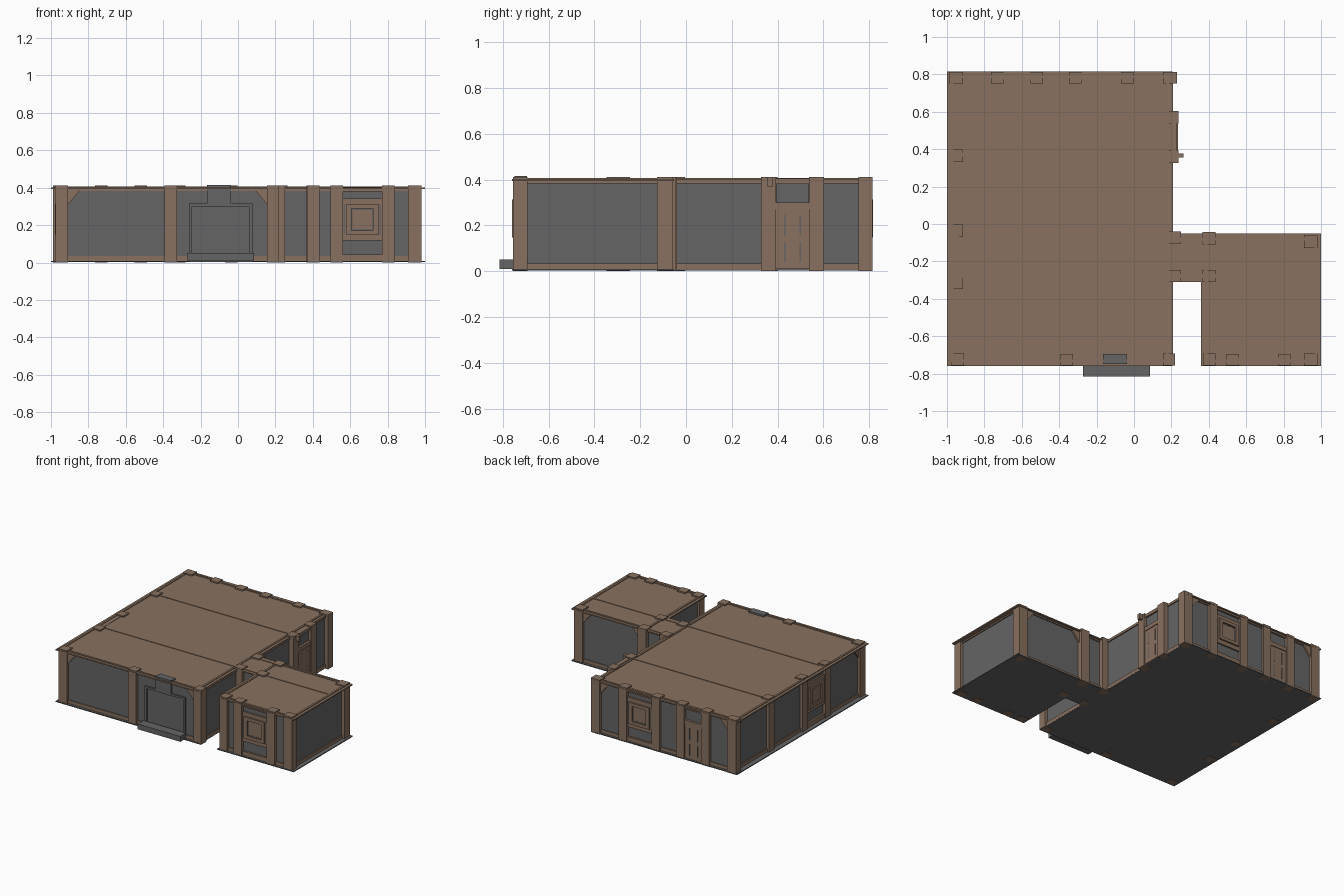
import bpy

if "Cube" in bpy.data.objects:
    bpy.data.objects.remove(bpy.data.objects["Cube"])

def material(name, rgb):
    m = bpy.data.materials.new(name)
    m.diffuse_color = (*rgb, 1)
    m.use_nodes = True
    m.node_tree.nodes["Principled BSDF"].inputs["Base Color"].default_value = m.diffuse_color
    return m

BROWN = material("brown timber", (0.25, 0.165, 0.115))
GREY = material("grey panel", (0.13, 0.13, 0.13))

def mesh(name, verts, faces, mat):
    me = bpy.data.meshes.new(name)
    me.from_pydata(verts, [], faces)
    me.materials.append(mat)
    ob = bpy.data.objects.new(name, me)
    bpy.context.collection.objects.link(ob)
    return ob

def box(name, x0, x1, y0, y1, z0, z1, mat):
    x0, x1 = sorted((x0, x1))
    y0, y1 = sorted((y0, y1))
    v = [(x, y, z) for z in (z0, z1) for x, y in ((x0, y0), (x1, y0), (x1, y1), (x0, y1))]
    f = [(3, 2, 1, 0), (4, 5, 6, 7)] + [(i, (i + 1) % 4, 4 + (i + 1) % 4, 4 + i) for i in range(4)]
    return mesh(name, v, f, mat)

# A wall is (direction, plane); u runs along it and d points outwards
def world(wall, u, d):
    side, p = wall
    return {"front": (u, p - d), "back": (u, p + d), "left": (p - d, u), "right": (p + d, u)}[side]

def wbox(name, wall, u0, u1, d0, d1, z0, z1, mat=BROWN):
    (xa, ya), (xb, yb) = world(wall, u0, d0), world(wall, u1, d1)
    return box(name, xa, xb, ya, yb, z0, z1, mat)

def post(name, wall, u, w=0.067):
    wbox(name, wall, u - w / 2, u + w / 2, -0.04, 0.021, 0, 0.412)

def brace(wall, u, s):
    # triangular corner brace under the roof
    pts = [(u, 0.395), (u + s * 0.07, 0.395), (u, 0.31)]
    v = [(*world(wall, a, d), z) for d in (-0.005, 0.012) for a, z in pts]
    ob = mesh("corner_brace", v, [(0, 1, 2), (5, 4, 3), (0, 3, 4, 1), (1, 4, 5, 2), (2, 5, 3, 0)], BROWN)
    import bmesh
    bm = bmesh.new()
    bm.from_mesh(ob.data)
    bmesh.ops.recalc_face_normals(bm, faces=bm.faces)
    bm.to_mesh(ob.data)
    bm.free()

def frame_bay(wall, c, h):
    # posts and rails shared by windows and doors
    for s in (-1, 1):
        post("bay_post", wall, c + s * (h + 0.033))
    wbox("bay_head", wall, c - h, c + h, -0.02, 0.014, 0.38, 0.404)

def window(wall, c, h=0.105):
    frame_bay(wall, c, h)
    wbox("window_sill", wall, c - h, c + h, 0, 0.014, 0.01, 0.043)
    wbox("window_panel", wall, c - h, c + h, 0, 0.012, 0.117, 0.343)
    for s in (-1, 1):
        wbox("shutter_side", wall, c + s * 0.058, c + s * 0.086, 0.01, 0.024, 0.148, 0.312)
        zc = 0.23 + s * 0.07
        wbox("shutter_rail", wall, c - 0.058, c + 0.058, 0.01, 0.024, zc - 0.012, zc + 0.012)
        wbox("side_slit", wall, c + s * 0.092, c + s * 0.1, 0.01, 0.0135, 0.15, 0.31, GREY)
        wbox("inner_slit", wall, c + s * 0.052, c + s * 0.058, 0.01, 0.0135, 0.17, 0.29, GREY)
        zs = 0.23 + s * 0.055
        wbox("inner_slit", wall, c - 0.05, c + 0.05, 0.01, 0.0135, zs - 0.003, zs + 0.003, GREY)

def door(wall, c, h=0.072):
    frame_bay(wall, c, h)
    wbox("door_leaf", wall, c - h, c + h, 0, 0.012, 0.01, 0.27)
    wbox("door_rail", wall, c - h, c + h, 0, 0.018, 0.27, 0.3)
    for s in (-1, 1):
        for z0, z1 in ((0.04, 0.125), (0.155, 0.245)):
            u = c + s * 0.034
            wbox("door_slit", wall, u - 0.004, u + 0.004, 0.01, 0.014, z0, z1, GREY)

# Wall cores
box("main_walls", -0.955, 0.2, -0.735, 0.792, 0.005, 0.396, GREY)
box("annex_walls", 0.39, 0.96, -0.735, -0.078, 0.005, 0.396, GREY)
box("link_walls", 0.19, 0.4, -0.285, -0.075, 0.005, 0.396, GREY)

# Floor plates, roof plates and raised roof rims
for n, x0, x1, y0, y1 in (("main", -1, 0.207, -0.76, 0.815), ("annex", 0.357, 1, -0.76, -0.052),
                          ("link", 0.207, 0.357, -0.31, -0.052)):
    box(n + "_floor", x0, x1, y0, y1, 0.002, 0.009, GREY)
    box(n + "_roof", x0, x1, y0, y1, 0.393, 0.402, BROWN)
    if n == "link":
        continue
    a, b = 0.02, 0.035
    box(n + "_rim", x0 + a, x1 - a, y0 + a, y0 + b, 0.4, 0.407, BROWN)
    box(n + "_rim", x0 + a, x1 - a, y1 - b, y1 - a, 0.4, 0.407, BROWN)
    box(n + "_rim", x0 + a, x0 + b, y0 + b, y1 - b, 0.4, 0.407, BROWN)
    box(n + "_rim", x1 - b, x1 - a, y0 + b, y1 - b, 0.4, 0.407, BROWN)
for x0, x1, y in ((-0.965, 0.187, 0.372), (-0.965, 0.187, -0.278), (0.39, 0.965, -0.278), (0.19, 0.38, -0.278),
                  (0.19, 0.38, -0.083)):
    box("roof_batten", x0, x1, y - 0.01, y + 0.01, 0.4, 0.406, BROWN)

FRONT, BACK, LEFT, RIGHT = ("front", -0.735), ("back", 0.792), ("left", -0.955), ("right", 0.2)
A_FRONT, A_BACK, A_RIGHT, A_LEFT = ("front", -0.735), ("back", -0.078), ("right", 0.96), ("left", 0.39)
L_FRONT, L_BACK = ("front", -0.285), ("back", -0.075)

# Skirting and head beams along every wall
for wall, u0, u1 in ((FRONT, -0.955, 0.2), (BACK, -0.955, 0.2), (LEFT, -0.735, 0.79), (RIGHT, -0.735, -0.31),
                     (RIGHT, -0.07, 0.395), (RIGHT, 0.535, 0.79), (A_FRONT, 0.39, 0.96), (A_BACK, 0.39, 0.96),
                     (A_RIGHT, -0.735, -0.08), (A_LEFT, -0.735, -0.29), (L_FRONT, 0.2, 0.39), (L_BACK, 0.2, 0.39)):
    wbox("skirting_beam", wall, u0, u1, -0.005, 0.008, 0.008, 0.034)
    wbox("head_beam", wall, u0, u1, -0.005, 0.008, 0.383, 0.395)

# Corner posts
for x0, x1, y0, y1 in ((-0.977, -0.908, -0.756, -0.692), (0.155, 0.219, -0.756, -0.692),
                       (-0.99, -0.915, 0.752, 0.814), (0.155, 0.23, 0.752, 0.814),
                       (0.372, 0.437, -0.756, -0.692), (0.91, 0.982, -0.756, -0.692),
                       (0.91, 0.982, -0.127, -0.058), (0.367, 0.437, -0.31, -0.245),
                       (0.367, 0.437, -0.11, -0.043), (0.182, 0.25, -0.31, -0.245), (0.182, 0.25, -0.105, -0.04)):
    box("corner_post", x0, x1, y0, y1, 0, 0.412, BROWN)

# Intermediate posts
post("front_post", FRONT, -0.36)
post("left_post", LEFT, 0.365)

# Windows and doors
window(BACK, -0.175)
window(LEFT, -0.175)
window(A_FRONT, 0.665)
door(BACK, -0.625)
door(("right", 0.217), 0.465)
box("door_backing", 0.19, 0.218, 0.395, 0.535, 0.01, 0.395, GREY)
box("door_bracket", 0.23, 0.265, 0.355, 0.377, 0.37, 0.411, BROWN)

# Corner braces
for wall, u, s in ((FRONT, -0.908, 1), (FRONT, 0.155, -1), (BACK, -0.915, 1), (BACK, 0.155, -1),
                   (A_BACK, 0.437, 1), (A_BACK, 0.91, -1), (LEFT, 0.752, -1), (LEFT, -0.692, 1)):
    brace(wall, u, s)

# Main entrance: grey surround, header block and step
for u0, u1 in ((-0.262, -0.245), (0.06, 0.077)):
    wbox("entrance_jamb", FRONT, u0, u1, 0, 0.012, 0.03, 0.315, GREY)
for u0, u1 in ((-0.262, -0.165), (-0.04, 0.077)):
    wbox("entrance_lintel", FRONT, u0, u1, 0, 0.012, 0.3, 0.315, GREY)
wbox("entrance_header", FRONT, -0.167, -0.038, -0.04, 0.014, 0.3, 0.415, GREY)
wbox("entrance_threshold", FRONT, -0.262, 0.077, 0, 0.02, 0.008, 0.036, GREY)
box("entrance_step", -0.272, 0.086, -0.815, -0.745, 0.01, 0.05, GREY)
